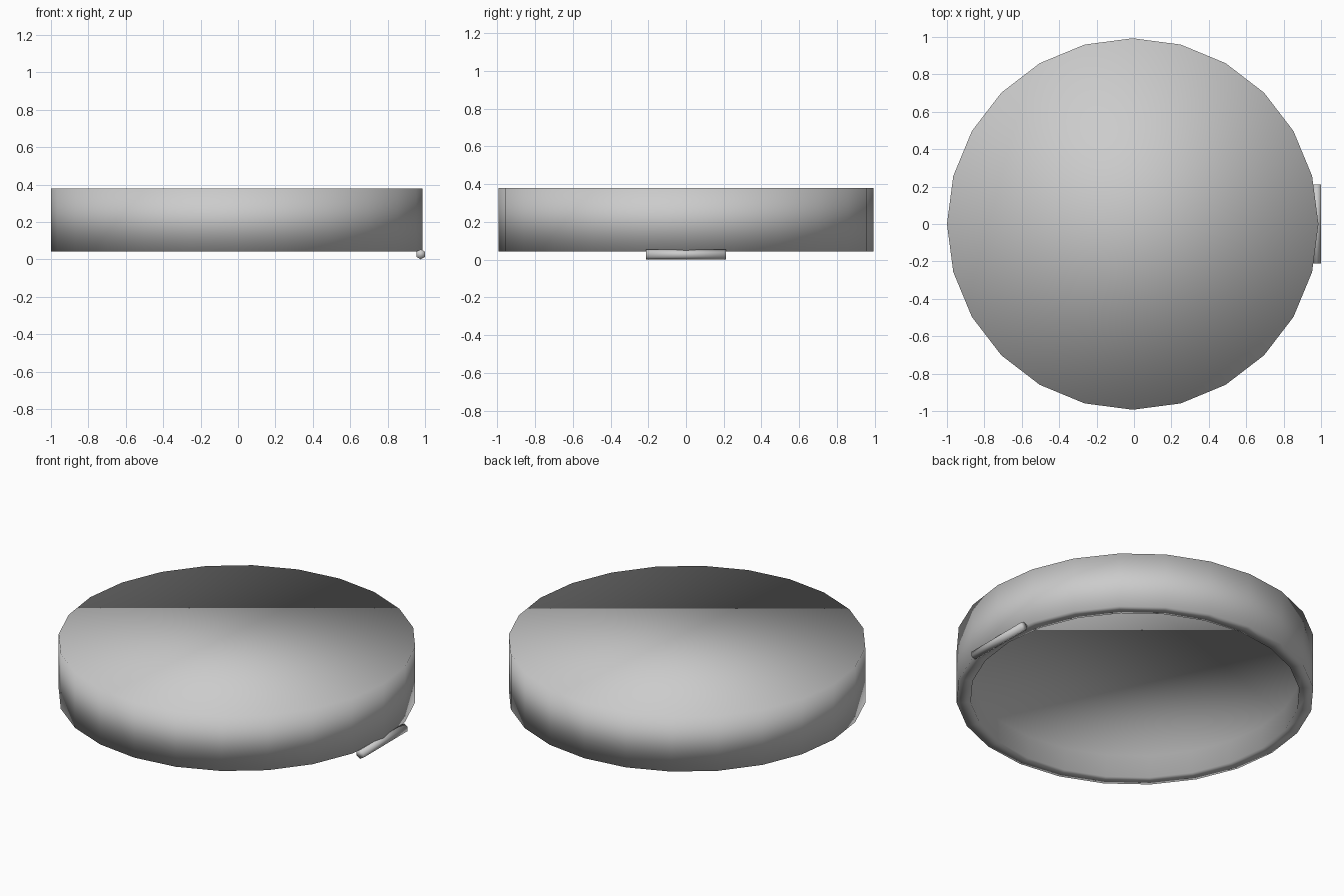
import bpy, bmesh, math
from mathutils import Vector

if "Cube" in bpy.data.objects:
    bpy.data.objects.remove(bpy.data.objects["Cube"])


def revolve(name, profile, sides, centre_x):
    """Build rings from an (r, z) profile, bridged and capped at both ends."""
    bm = bmesh.new()
    rings = [[bm.verts.new((centre_x + r * math.cos(i * math.tau / sides),
                            r * math.sin(i * math.tau / sides), z))
              for i in range(sides)] for r, z in profile]
    for a, b in zip(rings, rings[1:]):
        for i in range(sides):
            j = (i + 1) % sides
            bm.faces.new((a[i], a[j], b[j], b[i]))
    bm.faces.new(rings[0])
    bm.faces.new(rings[-1])
    bmesh.ops.recalc_face_normals(bm, faces=bm.faces)
    for f in bm.faces:
        f.smooth = True
    mesh = bpy.data.meshes.new(name)
    bm.to_mesh(mesh)
    bm.free()
    obj = bpy.data.objects.new(name, mesh)
    bpy.context.collection.objects.link(obj)
    return obj


# Round lid: flat top, straight wall, shallow recess underneath
top, bottom, outer, inner, ceiling = 0.38, 0.042, 0.993, 0.915, 0.18
revolve("lid_shell",
        [(outer, top), (outer, bottom), (inner, bottom), (inner, ceiling)],
        24, -0.007)

# Six-sided hinge pin lying along the lower right edge
bpy.ops.mesh.primitive_cylinder_add(vertices=6, radius=0.027, depth=0.425,
                                    location=(0.9766, 0, 0.027),
                                    rotation=(math.pi / 2, 0, 0))
pin = bpy.context.object
pin.name = "hinge_pin"
bpy.ops.object.shade_smooth()
